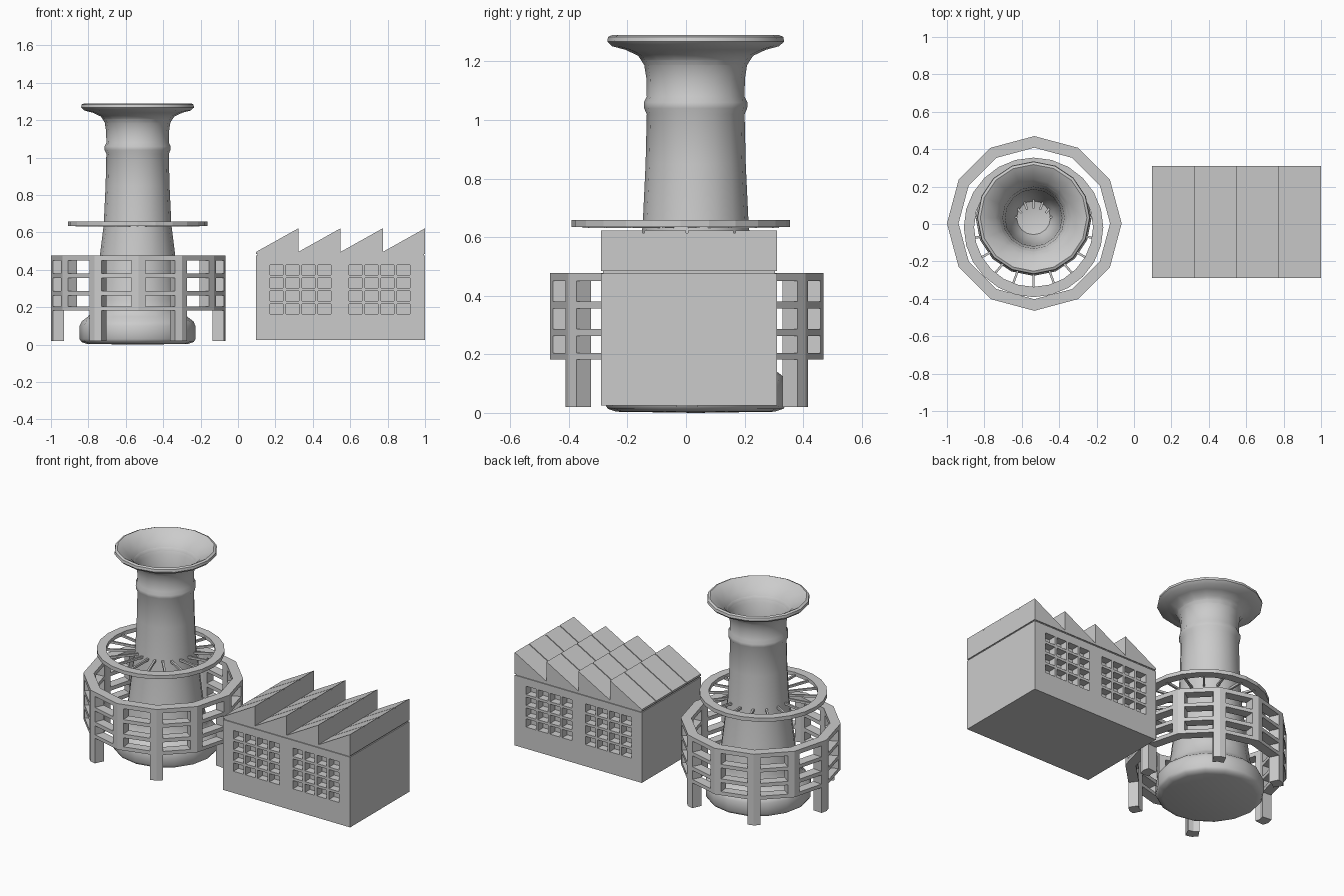
import bpy, bmesh, math
from mathutils import Vector, Matrix

if "Cube" in bpy.data.objects:
    bpy.data.objects.remove(bpy.data.objects["Cube"])

CX = -0.537  # tower axis x


def finish(name, bm, smooth=None, loc=(0, 0, 0)):
    bmesh.ops.remove_doubles(bm, verts=bm.verts, dist=1e-5)
    bmesh.ops.recalc_face_normals(bm, faces=bm.faces)
    me = bpy.data.meshes.new(name)
    bm.to_mesh(me)
    bm.free()
    ob = bpy.data.objects.new(name, me)
    ob.location = loc
    bpy.context.collection.objects.link(ob)
    if smooth:
        me.shade_smooth()
        me.set_sharp_from_angle(angle=math.radians(smooth))
    return ob


def face(bm, pts):
    return bm.faces.new([bm.verts.new(p) for p in pts])


def lathe(name, profile, n, loc, closed=False, smooth=None):
    bm = bmesh.new()
    pairs = list(zip(profile, profile[1:] + profile[:1]))
    if not closed:
        pairs.pop()
    for i in range(n):
        a, b = (2 * math.pi * k / n for k in (i, i + 1))
        P = lambda p, t: (p[0] * math.cos(t), p[0] * math.sin(t), p[1])
        for p, q in pairs:
            pts = [P(p, a)]
            if p[0] > 0:
                pts.append(P(p, b))
            if q[0] > 0:
                pts.append(P(q, b))
            pts.append(P(q, a))
            face(bm, pts)
    return finish(name, bm, smooth, loc)


def box(bm, lo, hi, rot=None):
    r = bmesh.ops.create_cube(bm, size=1)
    for v in r["verts"]:
        v.co = Vector([(l + h) / 2 + c * (h - l) for l, h, c in zip(lo, hi, v.co)])
        if rot:
            v.co = rot @ v.co


# Flared hollow chimney with a collar and a wide foot
outer = [(0, 0), (.27, .004), (.30, .014), (.31, .03), (.31, .10), (.298, .125),
         (.265, .15), (.243, .18), (.23, .24), (.205, .45), (.181, .64), (.171, .85),
         (.167, 1.02), (.176, 1.04), (.177, 1.06), (.167, 1.08), (.168, 1.14),
         (.176, 1.19), (.197, 1.22), (.24, 1.24), (.285, 1.252), (.302, 1.268), (.299, 1.284)]
inner = [(.285, 1.29), (.265, 1.28), (.205, 1.235), (.165, 1.17), (.152, 1.05),
         (.142, .85), (.118, .68), (.09, .63), (0, .605)]
lathe("chimney", outer + inner, 16, (CX, .033, 0), smooth=40)

# Walkway ring and its spokes
RING = (CX, -.018, 0)
lathe("walkway_ring", [(.318, .635), (.373, .635), (.373, .659), (.318, .659)], 24, RING, closed=True)
bm = bmesh.new()
for i in range(18):
    box(bm, (.10, -.006, .632), (.335, .006, .646), Matrix.Rotation(2 * math.pi * i / 18 + math.pi / 2, 3, 'Z'))
finish("walkway_spokes", bm, loc=RING)

# Twelve-sided cage with window slots, on six legs
Z = [.02, .182, .205, .263, .287, .357, .38, .45, .477]
T = [0, .16, .84]
NC = 36


def solid(c, r):
    if not 0 <= r < 8:
        return False
    c %= NC
    f, k = divmod(c, 3)
    if r == 0:
        return (k == 0 and f % 2 == 0) or (k == 2 and f % 2 == 1)
    return k != 1 or r % 2 == 1


def rim(R, c):
    f, k = divmod(c, 3)
    a, b = (Vector((math.cos(t), math.sin(t))) * R for t in (f * math.pi / 6, (f + 1) * math.pi / 6))
    return a.lerp(b, T[k])


bm = bmesh.new()
for c in range(NC):
    for r in range(8):
        if not solid(c, r):
            continue
        P = lambda R, dc, dr: (*rim(R, c + dc), Z[r + dr])
        for R in (.467, .405):
            face(bm, [P(R, 0, 0), P(R, 1, 0), P(R, 1, 1), P(R, 0, 1)])
        for dc, dr, e in ((-1, 0, ((0, 0), (0, 1))), (1, 0, ((1, 0), (1, 1))),
                          (0, -1, ((0, 0), (1, 0))), (0, 1, ((0, 1), (1, 1)))):
            if not solid(c + dc, r + dr):
                face(bm, [P(.467, *e[0]), P(.467, *e[1]), P(.405, *e[1]), P(.405, *e[0])])
finish("cage", bm, loc=(-.533, .003, 0))

# Factory hall with recessed window panes on front and back
X0, X1, Y0, Y1, H0, H1 = .097, 1.0, -.29, .31, .025, .476


def cuts(lo, hi, n, bar):
    w = (hi - lo - bar * (n + 1)) / n
    return [lo + bar + i * (w + bar) + s * w for i in range(n) for s in (0, 1)]


xs = [X0] + cuts(.155, .513, 4, .016) + cuts(.577, .935, 4, .016) + [X1]
zs = [H0] + cuts(.148, .442, 4, .016) + [H1]
bm = bmesh.new()
for y, d in ((Y0, .05), (Y1, -.05)):
    for i, (a, b) in enumerate(zip(xs, xs[1:])):
        for j, (l, h) in enumerate(zip(zs, zs[1:])):
            pane = i % 2 and j % 2
            ring = [(a, l), (b, l), (b, h), (a, h)]
            yy = y + d if pane else y
            face(bm, [(x, yy, z) for x, z in ring])
            if pane:
                for p, q in zip(ring, ring[1:] + ring[:1]):
                    face(bm, [(p[0], y, p[1]), (q[0], y, q[1]), (q[0], yy, q[1]), (p[0], yy, p[1])])
for a, b in zip(xs, xs[1:]):
    for z in (H0, H1):
        face(bm, [(a, Y0, z), (b, Y0, z), (b, Y1, z), (a, Y1, z)])
for l, h in zip(zs, zs[1:]):
    for x in (X0, X1):
        face(bm, [(x, Y0, l), (x, Y1, l), (x, Y1, h), (x, Y0, h)])
finish("factory_hall", bm)

# Narrow inset joint between hall and roof
bm = bmesh.new()
box(bm, (X0 + .006, Y0 + .006, H1), (X1 - .006, Y1 - .006, .484))
finish("roof_joint", bm)


def prism(bm, pts, y0, y1):
    face(bm, [(x, y0, z) for x, z in pts])
    face(bm, [(x, y1, z) for x, z in pts])
    for p, q in zip(pts, pts[1:] + pts[:1]):
        face(bm, [(p[0], y0, p[1]), (q[0], y0, q[1]), (q[0], y1, q[1]), (p[0], y1, p[1])])


# Sawtooth roof: one profile swept across the hall
w = (X1 - X0) / 4
prof = [(X0, .484)]
for i in range(4):
    x = X0 + i * w
    prof += [(x, .488), (x + w, .614)]
prof.append((X1, .484))
bm = bmesh.new()
prism(bm, prof, Y0, Y1)
finish("sawtooth_roof", bm)

# Roof panels laid on the slopes with thin gaps between them
bm = bmesh.new()
ys = [Y0, -.145, .003, .166, Y1]
for i in range(4):
    x = X0 + i * w
    for j in range(4):
        prism(bm, [(x, .488), (x + w, .614), (x + w, .622), (x, .496)],
              ys[j] + (.003 if j else 0), ys[j + 1] - (.003 if j < 3 else 0))
finish("roof_panels", bm)
